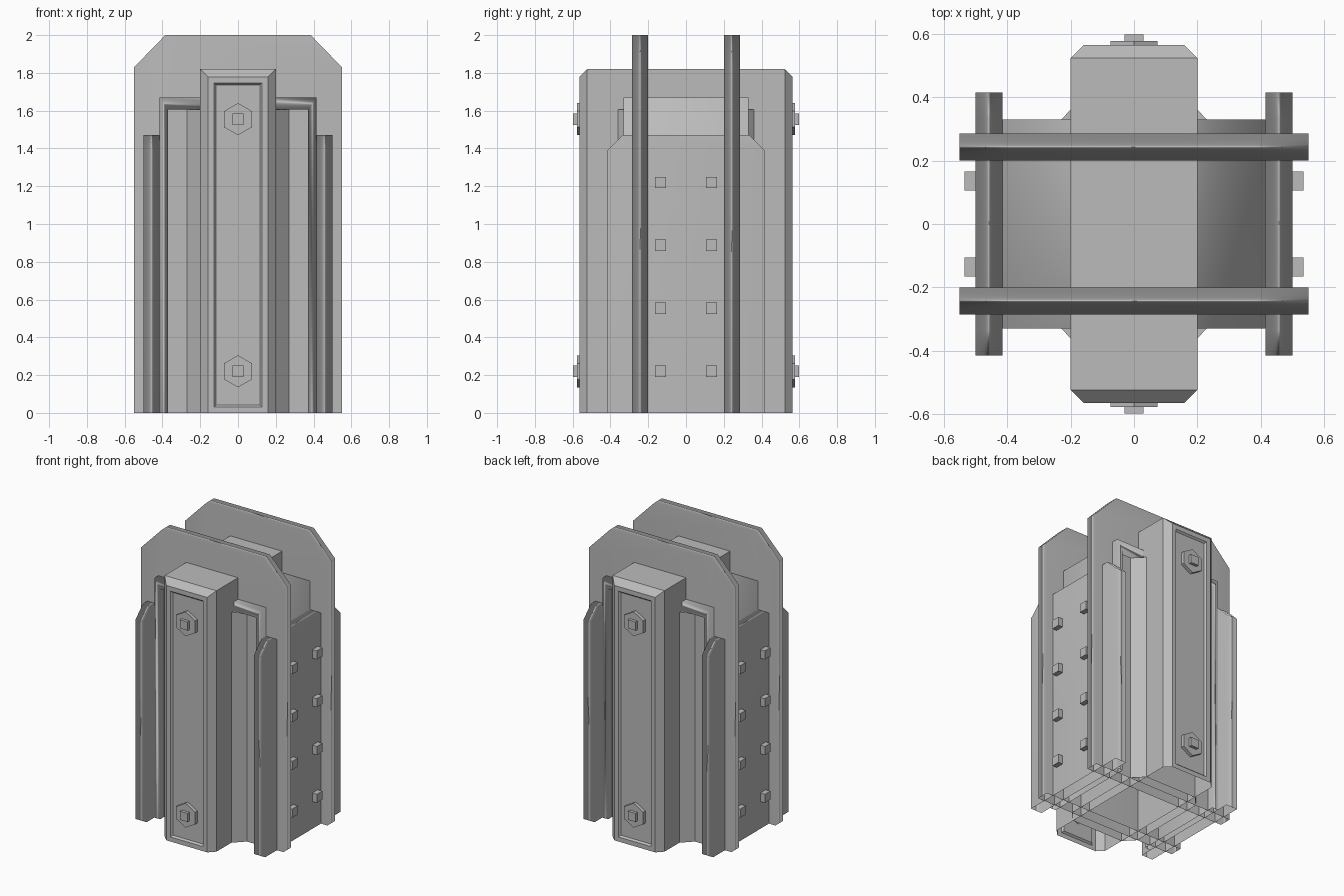
import bpy, bmesh, math
from mathutils import Matrix, Vector

cube = bpy.data.objects.get("Cube")
if cube:
    bpy.data.objects.remove(cube)

grey = bpy.data.materials.new("plain grey")
grey.use_nodes = True
COLOUR = (0.5, 0.5, 0.5, 1)
grey.diffuse_color = COLOUR
grey.node_tree.nodes["Principled BSDF"].inputs["Base Color"].default_value = COLOUR


def finish(name, bm, smooth=False):
    """Open the underside and turn the mesh into an object."""
    bmesh.ops.recalc_face_normals(bm, faces=bm.faces)
    base = [f for f in bm.faces if all(v.co.z < 0.001 for v in f.verts)]
    bmesh.ops.delete(bm, geom=base, context='FACES')
    for f in bm.faces:
        f.smooth = smooth
    mesh = bpy.data.meshes.new(name)
    bm.to_mesh(mesh)
    bm.free()
    mesh.materials.append(grey)
    obj = bpy.data.objects.new(name, mesh)
    bpy.context.collection.objects.link(obj)
    if smooth:
        obj.modifiers.new("soft edges", 'WEIGHTED_NORMAL')
    return obj


def prism(name, points, axis, low, high, smooth=False):
    """Extrude a closed outline along one axis."""
    bm = bmesh.new()
    def place(a, b):
        return {'X': (low, a, b), 'Y': (a, low, b), 'Z': (a, b, low)}[axis]
    face = bm.faces.new([bm.verts.new(place(a, b)) for a, b in points])
    out = bmesh.ops.extrude_face_region(bm, geom=[face])
    shift = Vector([high - low if axis == c else 0 for c in 'XYZ'])
    moved = [g for g in out['geom'] if isinstance(g, bmesh.types.BMVert)]
    bmesh.ops.translate(bm, verts=moved, vec=shift)
    return finish(name, bm, smooth)


def mirrored(half):
    """Complete an outline whose right half is given."""
    return half + [(-a, b) for a, b in reversed(half)]


def rect(a0, a1, b0, b1):
    return [(a0, b0), (a1, b0), (a1, b1), (a0, b1)]


# Tall plates with cut top corners
plate = mirrored([(0.55, 0), (0.55, 1.83), (0.385, 2)])
prism("front_plate", plate, 'Y', -0.285, -0.2, True)
prism("back_plate", plate, 'Y', 0.2, 0.285, True)

# Core arch and the panel that fills it
arch = mirrored([(0.37, 0), (0.415, 0), (0.415, 1.67)])
arch = [(0.37, 0), (0.415, 0), (0.415, 1.67), (-0.415, 1.67),
        (-0.415, 0), (-0.37, 0), (-0.37, 1.605), (0.37, 1.605)]
prism("core_arch", arch, 'Y', -0.33, 0.33, True)
prism("core_panel", rect(-0.37, 0.37, -0.288, 0.288), 'Z', 0, 1.605)

# Sloped flanks either side of the column
flank = [(0.2, -0.36), (0.27, -0.288), (0.27, 0.288), (0.2, 0.36)]
prism("column_flanks", mirrored(flank), 'Z', 0, 1.605)

# Central column with chamfers and sunken panels
bm = bmesh.new()
bmesh.ops.create_cube(bm, size=1, matrix=Matrix.Translation((0, 0, 0.91))
                      @ Matrix.Diagonal((0.4, 1.13, 1.82, 1)))
edges = [e for e in bm.edges
         if abs(e.verts[0].co.y - e.verts[1].co.y) < 0.01
         and max(v.co.z for v in e.verts) > 0.1]
bmesh.ops.bevel(bm, geom=edges, offset=0.042, segments=1, affect='EDGES')
bm.normal_update()
ends = [f for f in bm.faces if abs(f.normal.y) > 0.99]
bmesh.ops.inset_individual(bm, faces=ends, thickness=0.045)
bmesh.ops.inset_individual(bm, faces=ends, thickness=0.015, depth=-0.012)
finish("column", bm)

# Side slabs with cut upper corners
slab = mirrored([(0.415, 0), (0.415, 1.39), (0.335, 1.47)])
for side, s in (("left", 1), ("right", -1)):
    prism(side + "_slab", slab, 'X', s * 0.415, s * 0.5, True)
    # Two columns of square rivets
    for y in (-0.135, 0.135):
        for i in range(4):
            z = 0.22 + i / 3
            prism(side + "_rivet", rect(y - 0.03, y + 0.03, z - 0.03, z + 0.03),
                  'X', s * 0.49, s * 0.535)

# Hexagonal washers and square bolt heads
for end, s in (("front", -1), ("back", 1)):
    for z in (0.22, 1.555):
        ring = [(0.085 * math.sin(i * math.pi / 3),
                 z + 0.085 * math.cos(i * math.pi / 3)) for i in range(6)]
        prism(end + "_washer", ring, 'Y', s * 0.55, s * 0.577)
        prism(end + "_bolt", rect(-0.03, 0.03, z - 0.03, z + 0.03),
              'Y', s * 0.57, s * 0.598)
